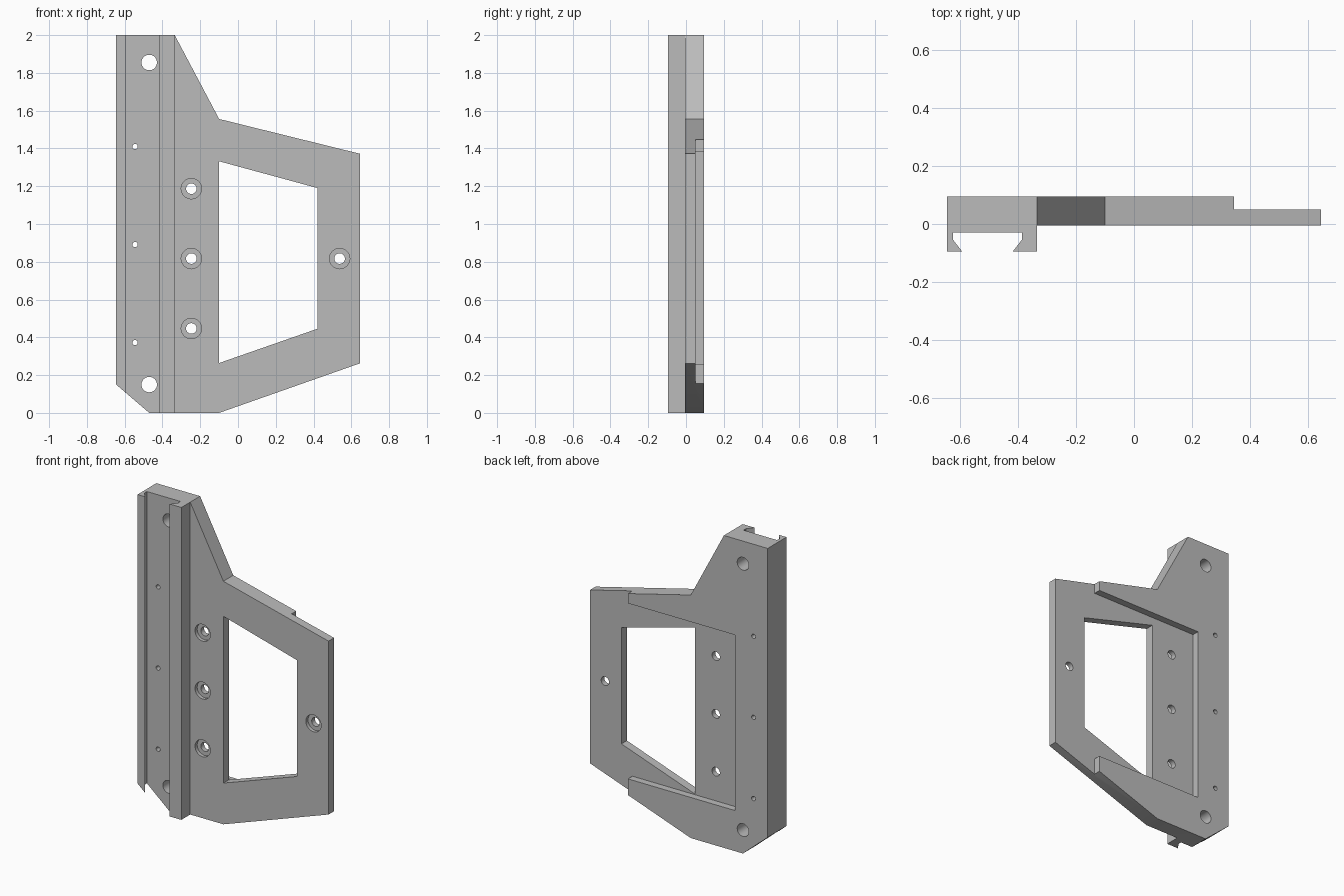
import bpy, bmesh, math
from mathutils import Vector

cube = bpy.data.objects.get("Cube")
if cube:
    bpy.data.objects.remove(cube, do_unlink=True)

grey = bpy.data.materials.new("matte grey")
grey.use_nodes = True
colour = (0.5, 0.5, 0.5, 1)
grey.diffuse_color = colour
grey.node_tree.nodes["Principled BSDF"].inputs["Base Color"].default_value = colour

FRONT, BACK = -0.095, 0.095
PLATE_FRONT, POCKET_FLOOR = -0.005, 0.05


def prism(name, points, low, high, axis="Y"):
    """Extrude a flat outline, drawn in XZ (axis Y) or XY (axis Z)."""
    bm = bmesh.new()
    place = (lambda a, b: (a, low, b)) if axis == "Y" else (lambda a, b: (a, b, low))
    face = bm.faces.new([bm.verts.new(place(a, b)) for a, b in points])
    move = Vector((0, high - low, 0)) if axis == "Y" else Vector((0, 0, high - low))
    new = bmesh.ops.extrude_face_region(bm, geom=[face])["geom"]
    bmesh.ops.translate(bm, vec=move, verts=[g for g in new if isinstance(g, bmesh.types.BMVert)])
    bmesh.ops.recalc_face_normals(bm, faces=bm.faces)
    mesh = bpy.data.meshes.new(name)
    bm.to_mesh(mesh)
    bm.free()
    mesh.materials.append(grey)
    obj = bpy.data.objects.new(name, mesh)
    bpy.context.collection.objects.link(obj)
    return obj


def rect(x0, x1, z0, z1):
    return [(x0, z0), (x1, z0), (x1, z1), (x0, z1)]


def circle(x, z, r, n=32):
    return [(x + r * math.cos(math.tau * i / n), z + r * math.sin(math.tau * i / n))
            for i in range(n)]


# Full-depth silhouette
bracket = prism("rail_bracket", [
    (-0.645, 2), (-0.335, 2), (-0.1, 1.556), (0.645, 1.372),
    (0.645, 0.262), (-0.1, 0), (-0.47, 0), (-0.645, 0.15)], FRONT, BACK)

cutters = [
    # Step back from the rail to the plate
    prism("plate_step", rect(-0.335, 1, -1, 3), -0.3, PLATE_FRONT),
    # Dovetail channel along the rail
    prism("dovetail_channel", [
        (-0.56, -0.135), (-0.592, FRONT), (-0.624, -0.054), (-0.624, -0.03),
        (-0.386, -0.03), (-0.386, -0.054), (-0.418, FRONT), (-0.45, -0.135)],
        -0.5, 2.5, "Z"),
    # Recess in the back, open toward the outer end
    prism("back_recess", [
        (-0.412, 0.26), (0.345, 0.26), (0.345, -0.5), (1, -0.5),
        (1, 2.5), (0.345, 2.5), (0.345, 1.384), (-0.412, 1.384)], POCKET_FLOOR, 0.3),
    # Window
    prism("window", [(-0.1, 1.332), (0.422, 1.19), (0.422, 0.446), (-0.1, 0.264)], -0.3, 0.3),
]

# Round holes through the rail
for z in (0.15, 1.855):
    cutters.append(prism("mounting_hole", circle(-0.47, z, 0.041), -0.3, 0.3))
for z in (0.372, 0.891, 1.41):
    cutters.append(prism("pin_hole", circle(-0.545, z, 0.014), -0.3, 0.3))

# Counterbored screw holes through the plate
for x, z in ((-0.247, 0.447), (-0.247, 0.817), (-0.247, 1.187), (0.538, 0.817)):
    cutters.append(prism("screw_hole", circle(x, z, 0.028), -0.3, 0.3))
    cutters.append(prism("screw_counterbore", circle(x, z, 0.054), -0.3, PLATE_FRONT + 0.022))

# Cut everything, bake the result and discard the cutters
for cutter in cutters:
    cutter.hide_render = True
    mod = bracket.modifiers.new(cutter.name, "BOOLEAN")
    mod.operation = "DIFFERENCE"
    mod.solver = "EXACT"
    mod.object = cutter
bpy.context.view_layer.update()
baked = bpy.data.meshes.new_from_object(bracket.evaluated_get(bpy.context.evaluated_depsgraph_get()))
bracket.modifiers.clear()
bracket.data = baked
for cutter in cutters:
    bpy.data.objects.remove(cutter, do_unlink=True)

# Smooth bores, crisp edges
bpy.ops.object.select_all(action="DESELECT")
bracket.select_set(True)
bpy.context.view_layer.objects.active = bracket
bpy.ops.object.shade_smooth_by_angle(angle=math.radians(20))
